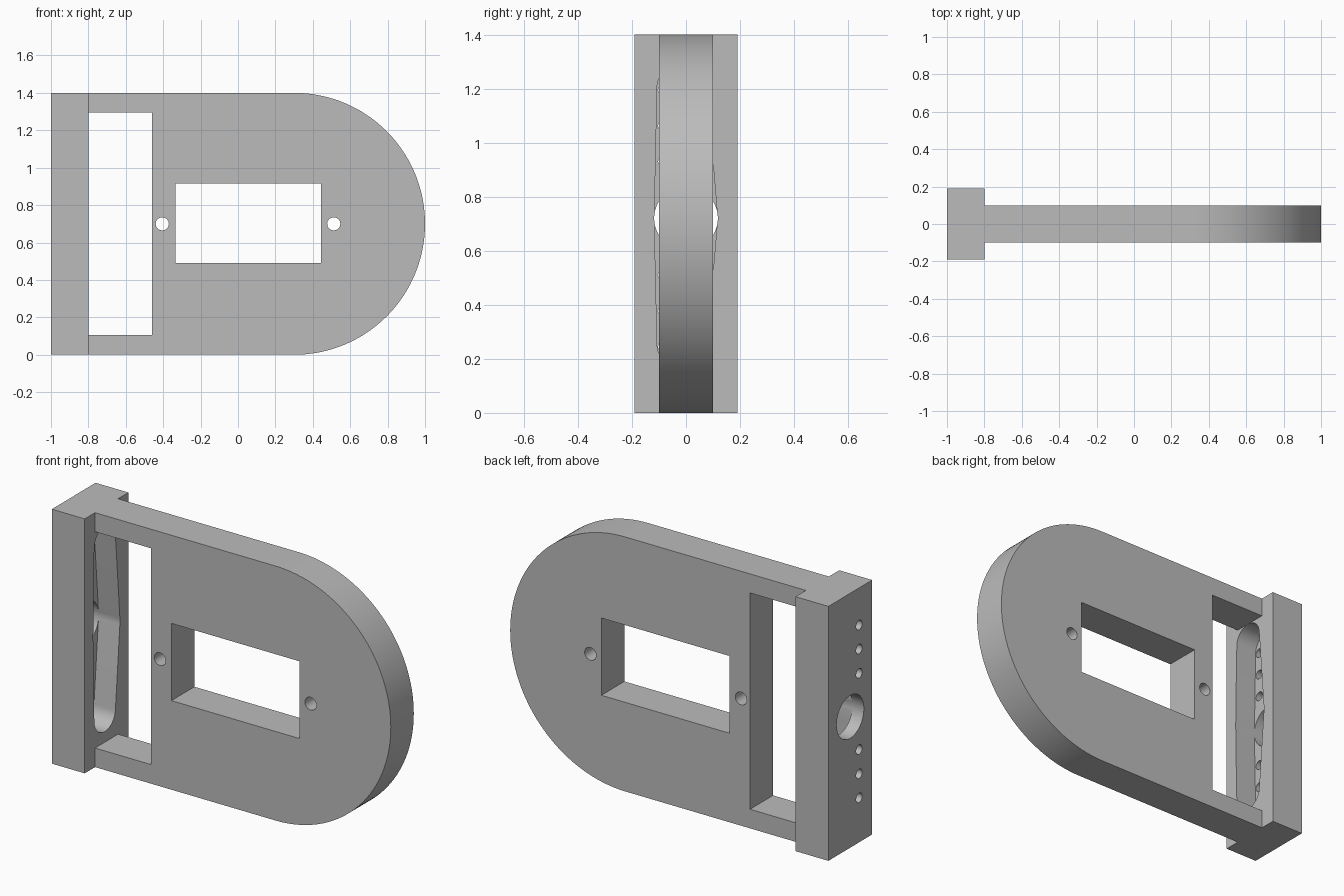
import bpy, bmesh
from math import cos, sin, pi, radians

old = bpy.data.objects.get("Cube")
if old:
    bpy.data.objects.remove(old, do_unlink=True)

grey = bpy.data.materials.new("plain grey")
grey.use_nodes = True
COLOUR = (0.5, 0.5, 0.5, 1)
grey.diffuse_color = COLOUR
grey.node_tree.nodes["Principled BSDF"].inputs["Base Color"].default_value = COLOUR


def arc(cu, cv, r, start, end, n):
    """Points on an arc, angles in degrees."""
    angles = [radians(start + (end - start) * i / n) for i in range(n + 1)]
    return [(cu + r * cos(a), cv + r * sin(a)) for a in angles]


def circle(cu, cv, r, n=32):
    return arc(cu, cv, r, 0, 360, n)[:-1]


def rect(u0, u1, v0, v1):
    return [(u0, v0), (u1, v0), (u1, v1), (u0, v1)]


def prism(name, profile, axis, lo, hi):
    """Extrude a profile: (x, z) along y, or (y, z) along x."""
    bm = bmesh.new()
    place = (lambda u, v: (u, lo, v)) if axis == "y" else (lambda u, v: (lo, u, v))
    face = bm.faces.new([bm.verts.new(place(u, v)) for u, v in profile])
    new = bmesh.ops.extrude_face_region(bm, geom=[face])["geom"]
    shift = (0, hi - lo, 0) if axis == "y" else (hi - lo, 0, 0)
    bmesh.ops.translate(bm, vec=shift, verts=[g for g in new if isinstance(g, bmesh.types.BMVert)])
    bmesh.ops.recalc_face_normals(bm, faces=bm.faces)
    mesh = bpy.data.meshes.new(name)
    bm.to_mesh(mesh)
    bm.free()
    mesh.materials.append(grey)
    obj = bpy.data.objects.new(name, mesh)
    bpy.context.collection.objects.link(obj)
    return obj


def combine(target, tool, operation="DIFFERENCE"):
    """Apply a boolean and remove the tool."""
    mod = target.modifiers.new("boolean", "BOOLEAN")
    mod.operation, mod.solver, mod.object = operation, "EXACT", tool
    bpy.context.view_layer.objects.active = target
    bpy.ops.object.modifier_apply(modifier=mod.name)
    bpy.data.objects.remove(tool, do_unlink=True)


# Round-nosed plate with a tall slot, a window and two screw holes
MID = 0.7
outline = [(-0.82, 0)] + arc(0.3, MID, 0.7, -90, 90, 72) + [(-0.82, 1.4)]
plate = prism("rounded_plate", outline, "y", -0.1, 0.1)
openings = [rect(-0.9, -0.46, 0.105, 1.295), rect(-0.335, 0.445, 0.49, 0.915)]
openings += [circle(x, MID, 0.035) for x in (-0.405, 0.512)]
for shape in openings:
    combine(plate, prism("cutter", shape, "y", -0.3, 0.3))

# Thick end bar with a tapered pocket on its inner face
HUB = 0.72
bar = prism("mounted_plate", rect(-0.19, 0.19, 0, 1.4), "x", -1, -0.8)
pocket = ([(0.117, HUB)] + arc(-0.015, 1.203, 0.092, 5, 175, 20)
          + [(-0.115, HUB + 0.1), (-0.115, HUB - 0.1)]
          + arc(-0.015, 0.255, 0.092, 185, 355, 20))
combine(bar, prism("cutter", pocket, "x", -0.93, -0.7))

# Central shaft hole and the two rows of small screw holes
combine(bar, prism("cutter", circle(0, HUB, 0.118, 48), "x", -1.1, -0.7))
for step in (0.21, 0.343, 0.475):
    for side in (-1, 1):
        hole = circle(-0.077, HUB + side * step, 0.026, 24)
        combine(bar, prism("cutter", hole, "x", -1.1, -0.85))

# Join bar and plate into one solid
combine(bar, plate, "UNION")
bpy.ops.object.select_all(action="DESELECT")
bar.select_set(True)
bpy.context.view_layer.objects.active = bar
bpy.ops.object.shade_smooth_by_angle(angle=radians(30))
